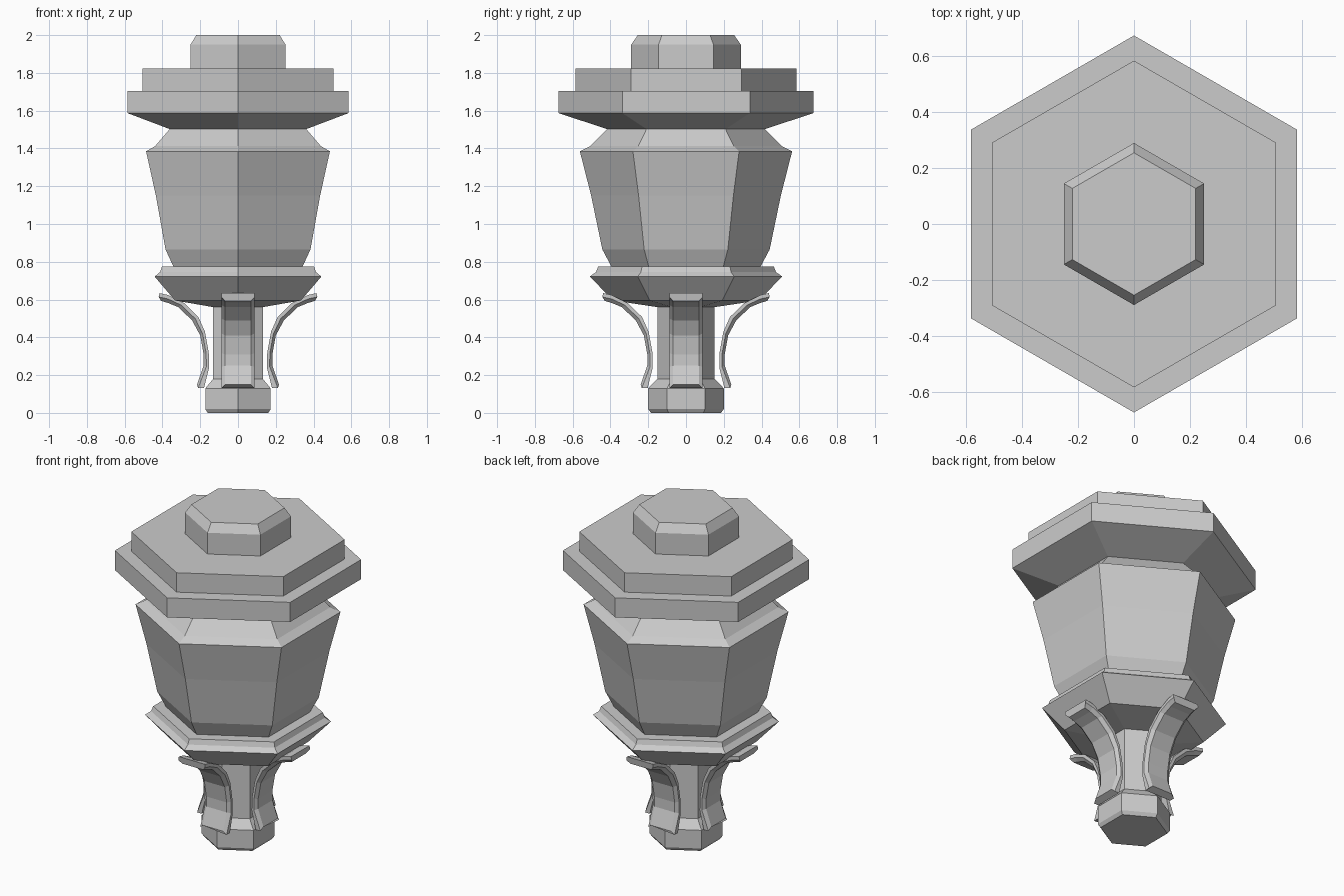
import bpy
from math import sin, cos, pi

if "Cube" in bpy.data.objects:
    bpy.data.objects.remove(bpy.data.objects["Cube"])


def add_mesh(name, verts, faces):
    me = bpy.data.meshes.new(name)
    me.from_pydata(verts, [], faces)
    me.update()
    ob = bpy.data.objects.new(name, me)
    bpy.context.collection.objects.link(ob)
    return ob


def loft(name, rings):
    # skin closed rings of points and cap both ends
    n = len(rings[0])
    verts = [p for ring in rings for p in ring]
    faces = [tuple(reversed(range(n))), tuple(range(len(verts) - n, len(verts)))]
    for i in range(len(rings) - 1):
        for j in range(n):
            a, b = i * n + j, i * n + (j + 1) % n
            faces.append((a, b, b + n, a + n))
    return add_mesh(name, verts, faces)


def hexagon(name, profile):
    # six-sided turned part, corners on the y axis; profile is (corner radius, z) upward
    return loft(name, [[(r * cos(pi / 2 + k * pi / 3), r * sin(pi / 2 + k * pi / 3), z)
                        for k in range(6)] for r, z in profile])


# stem with foot
hexagon("stem", [(0.185, 0), (0.20, 0.02), (0.20, 0.13), (0.152, 0.18), (0.152, 0.58)])
# flared collar below the lamp body
hexagon("collar", [(0.152, 0.56), (0.385, 0.595), (0.51, 0.722), (0.477, 0.745), (0.465, 0.775)])
# tapered lamp body
hexagon("lantern_body", [(0.39, 0.76), (0.395, 0.775), (0.443, 0.865), (0.502, 1.15),
                         (0.562, 1.385), (0.507, 1.412), (0.415, 1.505)])
# stepped roof and knob
hexagon("roof", [(0.41, 1.50), (0.675, 1.587), (0.675, 1.705)])
hexagon("roof_step", [(0.585, 1.70), (0.585, 1.822)])
hexagon("roof_knob", [(0.29, 1.82), (0.29, 1.95), (0.255, 2.0)])

# curved brackets: (radius, z) of the inner and outer faces, from foot to tip
inner = [(0.18, 0.131), (0.153, 0.24), (0.155, 0.32), (0.175, 0.43), (0.21, 0.508),
         (0.286, 0.582), (0.37, 0.624), (0.415, 0.634)]
outer = [(0.217, 0.15), (0.182, 0.25), (0.182, 0.31), (0.20, 0.41), (0.243, 0.49),
         (0.317, 0.56), (0.37, 0.582), (0.407, 0.593)]
middle = [((a[0] + b[0]) / 2, (a[1] + b[1]) / 2) for a, b in zip(inner, outer)]
middle[0], middle[-1] = (0.211, 0.131), (0.42, 0.614)
for k in range(4):
    c, s = round(cos(k * pi / 2)), round(sin(k * pi / 2))
    shift = 0.023 * abs(s)
    rings = []
    for i, m, o in zip(inner, middle, outer):
        section = [(i, -0.088), (m, -0.088), (o, -0.068), (o, 0.068), (m, 0.088), (i, 0.088)]
        rings.append([((p[0] + shift) * c - w * s, (p[0] + shift) * s + w * c, p[1])
                      for p, w in section])
    loft(f"bracket_{k + 1}", rings)
